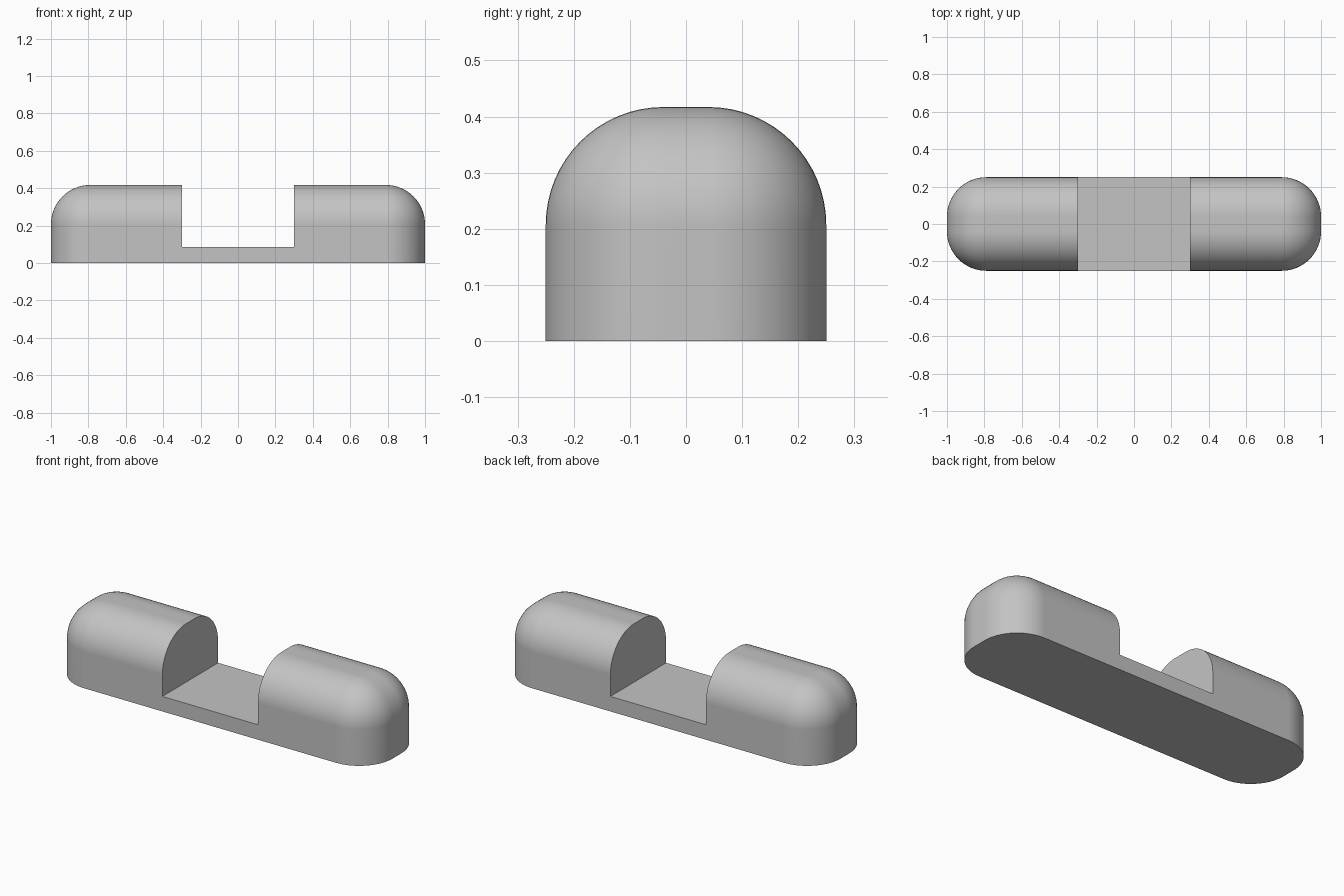
import bpy
import bmesh

LENGTH, DEPTH, HEIGHT = 2.0, 0.5, 0.417
RADIUS = 0.21
NOTCH_HALF, BASE_TOP = 0.3, 0.085

default = bpy.data.objects.get("Cube")
if default:
    bpy.data.objects.remove(default, do_unlink=True)

grey = bpy.data.materials.new("plain grey")
grey.use_nodes = True
colour = (0.55, 0.55, 0.55, 1)
grey.diffuse_color = colour
grey.node_tree.nodes["Principled BSDF"].inputs["Base Color"].default_value = colour


def box(name, size, bottom, radius=0):
    """Box standing at a given height, its sides and top optionally rounded."""
    bm = bmesh.new()
    bmesh.ops.create_cube(bm, size=1)
    for v in bm.verts:
        v.co = (v.co.x * size[0], v.co.y * size[1], (v.co.z + 0.5) * size[2] + bottom)
    if radius:
        edges = [e for e in bm.edges if max(v.co.z for v in e.verts) > bottom + 0.01]
        bmesh.ops.bevel(bm, geom=edges, offset=radius, offset_type='OFFSET',
                        segments=16, profile=0.5, affect='EDGES')
    mesh = bpy.data.meshes.new(name)
    bm.to_mesh(mesh)
    bm.free()
    mesh.materials.append(grey)
    obj = bpy.data.objects.new(name, mesh)
    bpy.context.collection.objects.link(obj)
    return obj


# Rounded block with a notch cut across its middle
body = box("notched_block", (LENGTH, DEPTH, HEIGHT), 0, RADIUS)
cutter = box("notch_cutter", (2 * NOTCH_HALF, 1, 1), BASE_TOP)
cutter.hide_render = True

notch = body.modifiers.new("notch", 'BOOLEAN')
notch.operation = 'DIFFERENCE'
notch.solver = 'EXACT'
notch.object = cutter

bpy.ops.object.select_all(action='DESELECT')
body.select_set(True)
bpy.context.view_layer.objects.active = body
bpy.ops.object.modifier_apply(modifier=notch.name)
bpy.data.objects.remove(cutter, do_unlink=True)

# Smooth rounds, crisp notch and base edges
bpy.ops.object.shade_smooth_by_angle(angle=0.6)
weighted = body.modifiers.new("weighted_normals", 'WEIGHTED_NORMAL')
weighted.keep_sharp = True
